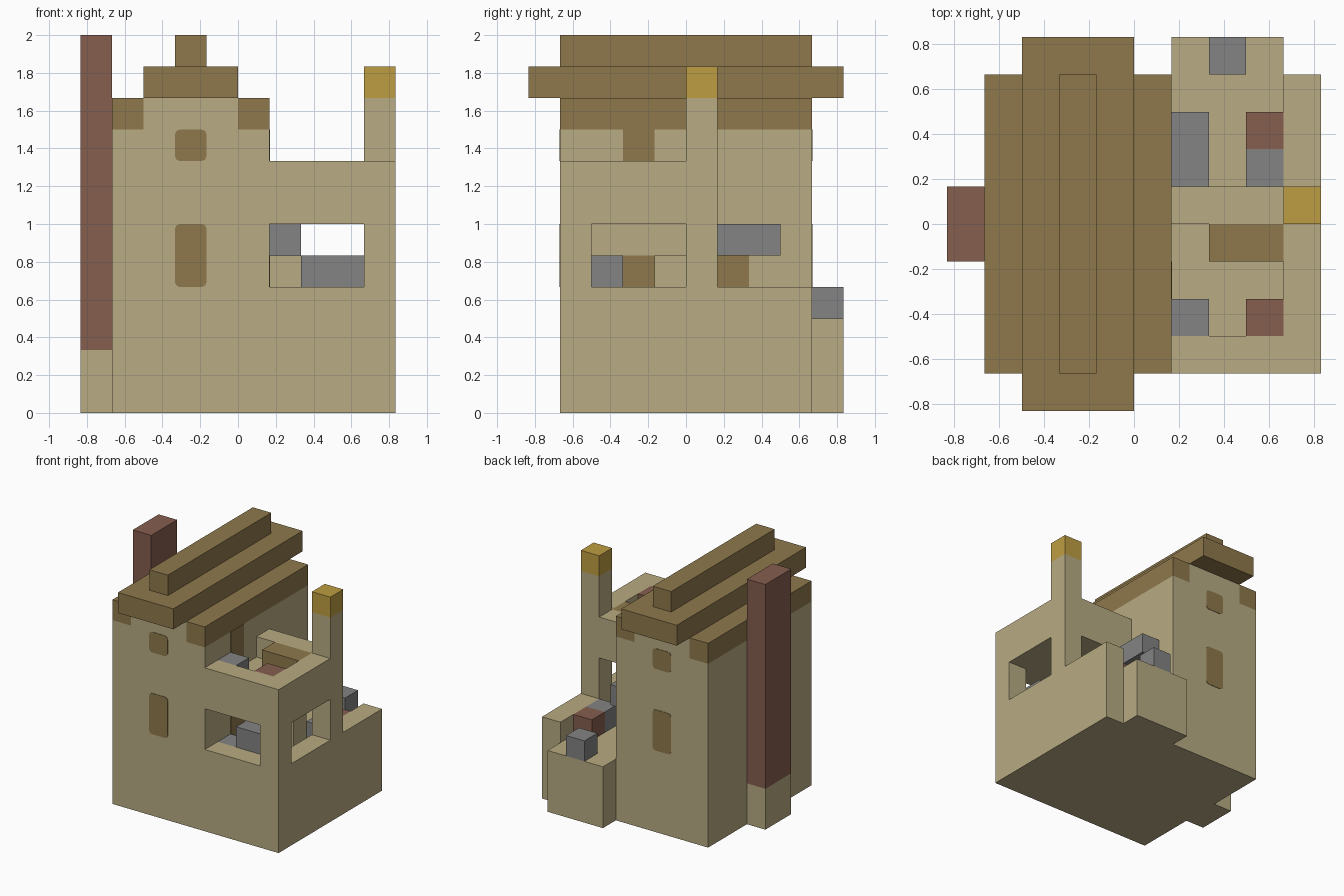
import bpy
import bmesh
from mathutils import Vector

U = 1 / 6  # one building block

cube = bpy.data.objects.get("Cube")
if cube:
    bpy.data.objects.remove(cube, do_unlink=True)


def material(name, r, g, b):
    m = bpy.data.materials.new(name)
    m.use_nodes = True
    m.diffuse_color = (r, g, b, 1)
    bsdf = next(n for n in m.node_tree.nodes if n.type == 'BSDF_PRINCIPLED')
    bsdf.inputs["Base Color"].default_value = (r, g, b, 1)
    bsdf.inputs["Roughness"].default_value = 0.9
    return m


TAN = material("sandstone", 0.48, 0.41, 0.225)
BROWN = material("brown wood", 0.275, 0.19, 0.072)
RED = material("red brick", 0.24, 0.112, 0.078)
GRAY = material("gray stone", 0.227, 0.227, 0.227)
GOLD = material("gold", 0.515, 0.337, 0.054)


def box(name, mat, x, y, z):
    """Box from (low, high) pairs measured in blocks."""
    bm = bmesh.new()
    bmesh.ops.create_cube(bm, size=1)
    for v in bm.verts:
        v.co = Vector([(a + b) / 2 + c * (b - a) for (a, b), c in zip((x, y, z), v.co)]) * U
    mesh = bpy.data.meshes.new(name)
    bm.to_mesh(mesh)
    bm.free()
    mesh.materials.append(mat)
    ob = bpy.data.objects.new(name, mesh)
    bpy.context.collection.objects.link(ob)
    return ob


def cut(target, x, y, z):
    cutter = box("cutter", TAN, x, y, z)
    cutter.hide_render = True
    mod = target.modifiers.new("cut", 'BOOLEAN')
    mod.operation = 'DIFFERENCE'
    mod.solver = 'EXACT'
    mod.object = cutter
    bpy.context.view_layer.objects.active = target
    bpy.ops.object.modifier_apply(modifier=mod.name)
    bpy.data.objects.remove(cutter, do_unlink=True)


def window(name, x, y, z):
    """Thin plate with clipped corners, facing along y."""
    ob = box(name, BROWN, x, y, z)
    bm = bmesh.new()
    bm.from_mesh(ob.data)
    edges = [e for e in bm.edges
             if abs((e.verts[0].co - e.verts[1].co).normalized().y) > 0.9]
    bmesh.ops.bevel(bm, geom=edges, offset=0.025, segments=2, profile=0.5, affect='EDGES')
    bm.to_mesh(ob.data)
    bm.free()


# House body and stepped roof
box("house_body", TAN, (-4, 1), (-4, 4), (0, 9))
box("gable", TAN, (-3, 0), (-4, 4), (9, 10))
for side, x in (("right", -4), ("left", 0)):
    box(side + "_eave", BROWN, (x, x + 1), (-4, 4), (9, 10))
box("roof_slab", BROWN, (-3, 0), (-5, 5), (10, 11))
box("roof_ridge", BROWN, (-2, -1), (-4, 4), (11, 12))

# Windows on both gable ends
T = 0.02
for end, y in (("front", (-4 - T, -4 + T)), ("back", (4 - T, 4 + T))):
    window(end + "_lower_window", (-2, -1), y, (4, 6))
    window(end + "_upper_window", (-2, -1), y, (8, 9))

# Chimney on the right side
box("chimney_base", TAN, (-5, -4), (-1, 1), (0, 2))
box("chimney", RED, (-5, -4), (-1, 1), (2, 12))

# Annex with a room, openings and a sunken terrace
annex = box("annex", TAN, (1, 5), (-4, 1), (0, 8))
cut(annex, (0.5, 4), (-3, 0), (3, 6))      # room
cut(annex, (0.5, 4), (-5, -2), (4, 6))     # front opening
cut(annex, (3, 6), (-3, 0), (4, 6))        # side opening
cut(annex, (0.5, 4), (-1, 2), (5, 6))      # rear opening
cut(annex, (3, 4), (-1, 2), (3, 5.5))      # rear doorway
cut(annex, (0.5, 4), (-3, 0), (7, 9))      # terrace

# Corner tower
box("tower", TAN, (4, 5), (0, 1), (8, 10))
box("tower_cap", GOLD, (4, 5), (0, 1), (10, 11))

# Terrace furniture
box("terrace_stone", GRAY, (1, 2), (-3, -2), (7, 8))
box("terrace_brick", RED, (3, 4), (-3, -2), (7, 8))
box("terrace_bench", BROWN, (2, 4), (-1, 0), (7, 8))

# Room furniture
box("room_counter", GRAY, (2, 4), (-3, -2), (3, 5))
box("room_low_counter", GRAY, (1, 2), (-3, -2), (3, 4))
box("room_step", TAN, (1, 2), (-1, 0), (3, 5))

# Doors on the house wall
for name, y, z in (("terrace_door", -2, 7), ("room_door", -2, 3), ("yard_door", 1, 3)):
    box(name, BROWN, (1 - T, 1 + T), (y, y + 1), (z, z + 2))

# Back yard with side wall, awning and blocks
box("yard_floor", TAN, (1, 4), (1, 5), (0, 3))
box("yard_wall", TAN, (4, 5), (1, 4), (0, 4))
box("yard_awning", GRAY, (1, 2), (1, 3), (5, 6))
box("yard_stone", GRAY, (3, 4), (1, 2), (3, 4))
box("yard_brick", RED, (3, 4), (2, 3), (3, 4))
box("yard_edge_stone", GRAY, (2, 3), (4, 5), (3, 4))
